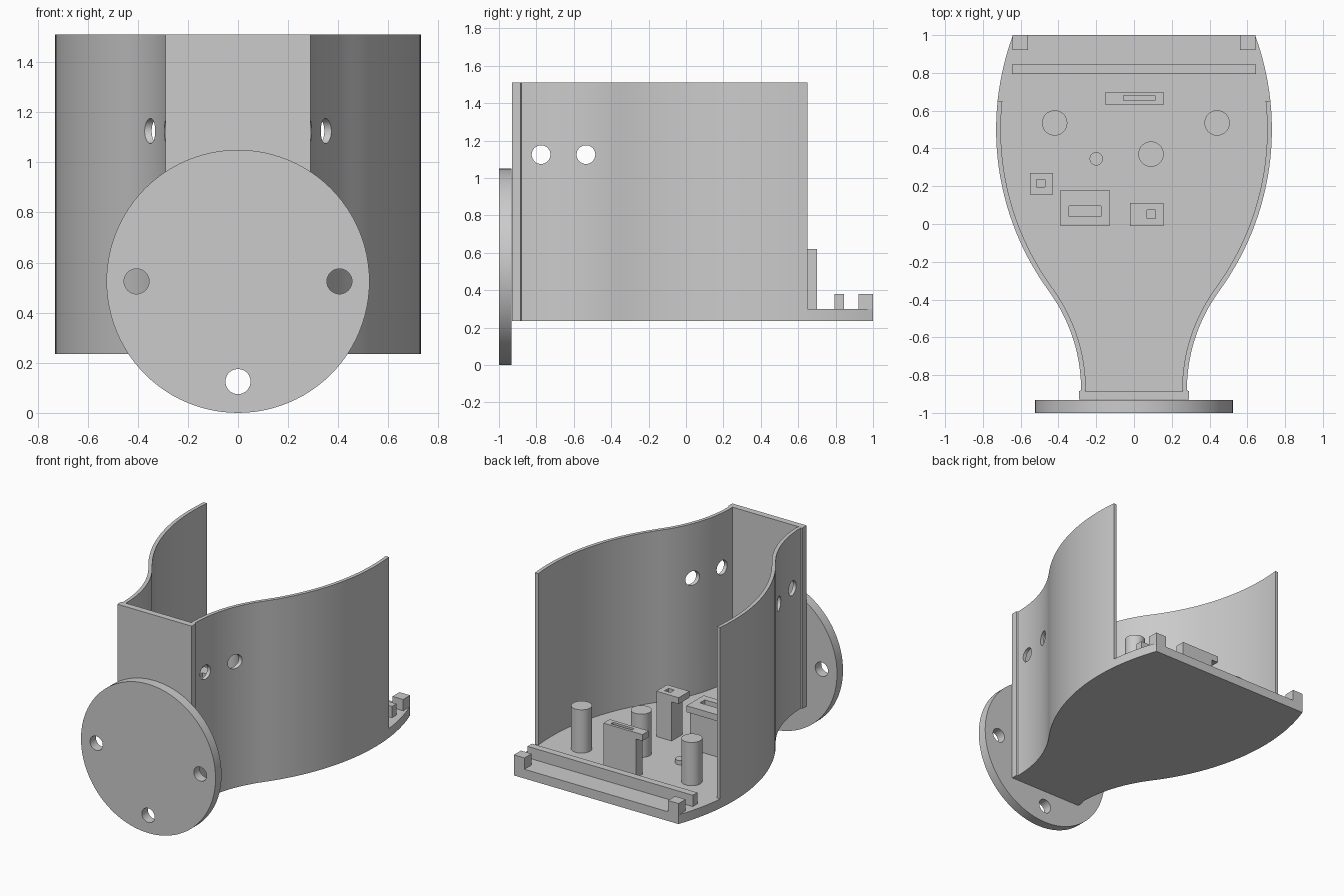
import bpy, bmesh
from math import sin, cos, asin, radians, pi
from mathutils import Matrix, Vector

if "Cube" in bpy.data.objects:
    bpy.data.objects.remove(bpy.data.objects["Cube"], do_unlink=True)

GREY = (0.6, 0.6, 0.6, 1)
mat = bpy.data.materials.new("plain grey")
mat.use_nodes = True
mat.diffuse_color = GREY
mat.node_tree.nodes["Principled BSDF"].inputs["Base Color"].default_value = GREY

FLOOR, BASE, TOP = 0.30, 0.235, 1.51
WALL_END = 0.65


def finish(bm, name):
    bmesh.ops.recalc_face_normals(bm, faces=bm.faces)
    mesh = bpy.data.meshes.new(name)
    bm.to_mesh(mesh)
    bm.free()
    obj = bpy.data.objects.new(name, mesh)
    bpy.context.collection.objects.link(obj)
    mesh.materials.append(mat)
    return obj


def prism(name, points, z0, z1):
    bm = bmesh.new()
    face = bm.faces.new([bm.verts.new((x, y, z0)) for x, y in points])
    out = bmesh.ops.extrude_face_region(bm, geom=[face])
    verts = [g for g in out["geom"] if isinstance(g, bmesh.types.BMVert)]
    bmesh.ops.translate(bm, verts=verts, vec=(0, 0, z1 - z0))
    return finish(bm, name)


def box(name, x0, x1, y0, y1, z0, z1):
    return prism(name, [(x0, y0), (x1, y0), (x1, y1), (x0, y1)], z0, z1)


def cylinder(name, centre, radius, depth, axis="Z", segments=48):
    turn = {"X": Matrix.Rotation(pi / 2, 4, "Y"),
            "Y": Matrix.Rotation(pi / 2, 4, "X"),
            "Z": Matrix.Identity(4)}[axis]
    bm = bmesh.new()
    bmesh.ops.create_cone(bm, cap_ends=True, segments=segments, radius1=radius,
                          radius2=radius, depth=depth,
                          matrix=Matrix.Translation(Vector(centre)) @ turn)
    return finish(bm, name)


def select(obj):
    bpy.ops.object.select_all(action="DESELECT")
    obj.select_set(True)
    bpy.context.view_layer.objects.active = obj


def boolean(obj, tool, operation="DIFFERENCE"):
    mod = obj.modifiers.new("boolean", "BOOLEAN")
    mod.operation = operation
    mod.solver = "EXACT"
    mod.object = tool
    select(obj)
    bpy.ops.object.modifier_apply(modifier=mod.name)
    bpy.data.objects.remove(tool, do_unlink=True)


def smooth(obj):
    select(obj)
    bpy.ops.object.shade_smooth_by_angle(angle=radians(30))


def side_curve(inset, y_end, steps=28):
    """Bulb arc flowing into a neck arc, from the back towards the front."""
    bend, bulb, neck = radians(36.1), 1.45, 0.89
    r1, r2 = bulb - inset, neck + inset
    start = asin((y_end - 0.5) / r1)
    pts = []
    for i in range(steps + 1):
        a = start + (-bend - start) * i / steps
        pts.append((0.73 - bulb + r1 * cos(a), 0.5 + r1 * sin(a)))
    for i in range(1, steps + 1):
        b = bend * (1 - i / steps)
        pts.append((0.28 + neck - r2 * cos(b), -0.88 + r2 * sin(b)))
    return pts


def mirrored(half):
    return half + [(-x, y) for x, y in reversed(half)]


# Shell: curved walls, front wall and floor in one piece
shell = prism("shell", mirrored(side_curve(0, 1.0) + [(0.29, -0.885), (0.29, -0.93)]),
              BASE, TOP)
cavity = [(1, 1.2), (1, WALL_END)] + side_curve(0.025, WALL_END) + [(0.262, -0.885)]
boolean(shell, prism("cavity_cutter", mirrored(cavity), FLOOR, TOP + 0.2))
for y in (-0.775, -0.535):
    boolean(shell, cylinder("hole_cutter", (0, y, 1.125), 0.05, 2, "X"))
smooth(shell)

# Round mounting flange with three screw holes
flange = cylinder("mounting_flange", (0, -0.9665, 0.525), 0.525, 0.067, "Y", 96)
for x, z in ((-0.405, 0.525), (0.405, 0.525), (0, 0.125)):
    boolean(flange, cylinder("hole_cutter", (x, -0.9665, z), 0.05, 0.3, "Y"))
smooth(flange)

# Rear rail and corner blocks
box("rear_rail", -0.645, 0.645, 0.795, 0.845, FLOOR - 0.01, 0.38)
for side, x0 in (("left", 0.56), ("right", -0.643)):
    box(side + "_corner_block", x0, x0 + 0.083, 0.922, 1.0, FLOOR - 0.01, 0.38)

# Round posts and a low stub
for name, x, y, r, top in (("right_post", -0.42, 0.535, 0.067, 0.605),
                           ("left_post", 0.44, 0.535, 0.067, 0.605),
                           ("middle_post", 0.09, 0.37, 0.067, 0.605),
                           ("small_stub", -0.2, 0.345, 0.035, 0.33)):
    z0 = FLOOR - 0.01
    smooth(cylinder(name, (x, y, (z0 + top) / 2), r, top - z0))


# Slotted holders: a body, an overhanging cap and a pocket in the top
def holder(name, cap, body, slot, top=0.62):
    obj = box(name, *body, FLOOR - 0.01, top - 0.02)
    boolean(obj, box("cap", *cap, top - 0.045, top), "UNION")
    boolean(obj, box("slot_cutter", *slot, top - 0.12, top + 0.1))


holder("rear_holder", (-0.15, 0.155, 0.63, 0.70), (-0.1, 0.155, 0.63, 0.70),
       (-0.055, 0.11, 0.655, 0.68))
holder("small_holder", (-0.55, -0.43, 0.155, 0.27), (-0.55, -0.43, 0.155, 0.27),
       (-0.515, -0.47, 0.195, 0.235))
holder("wide_holder", (-0.39, -0.13, -0.01, 0.18), (-0.39, -0.13, -0.01, 0.14),
       (-0.345, -0.175, 0.04, 0.095))
holder("front_holder", (-0.02, 0.155, -0.01, 0.11), (0.035, 0.155, -0.01, 0.11),
       (0.07, 0.115, 0.03, 0.075))
